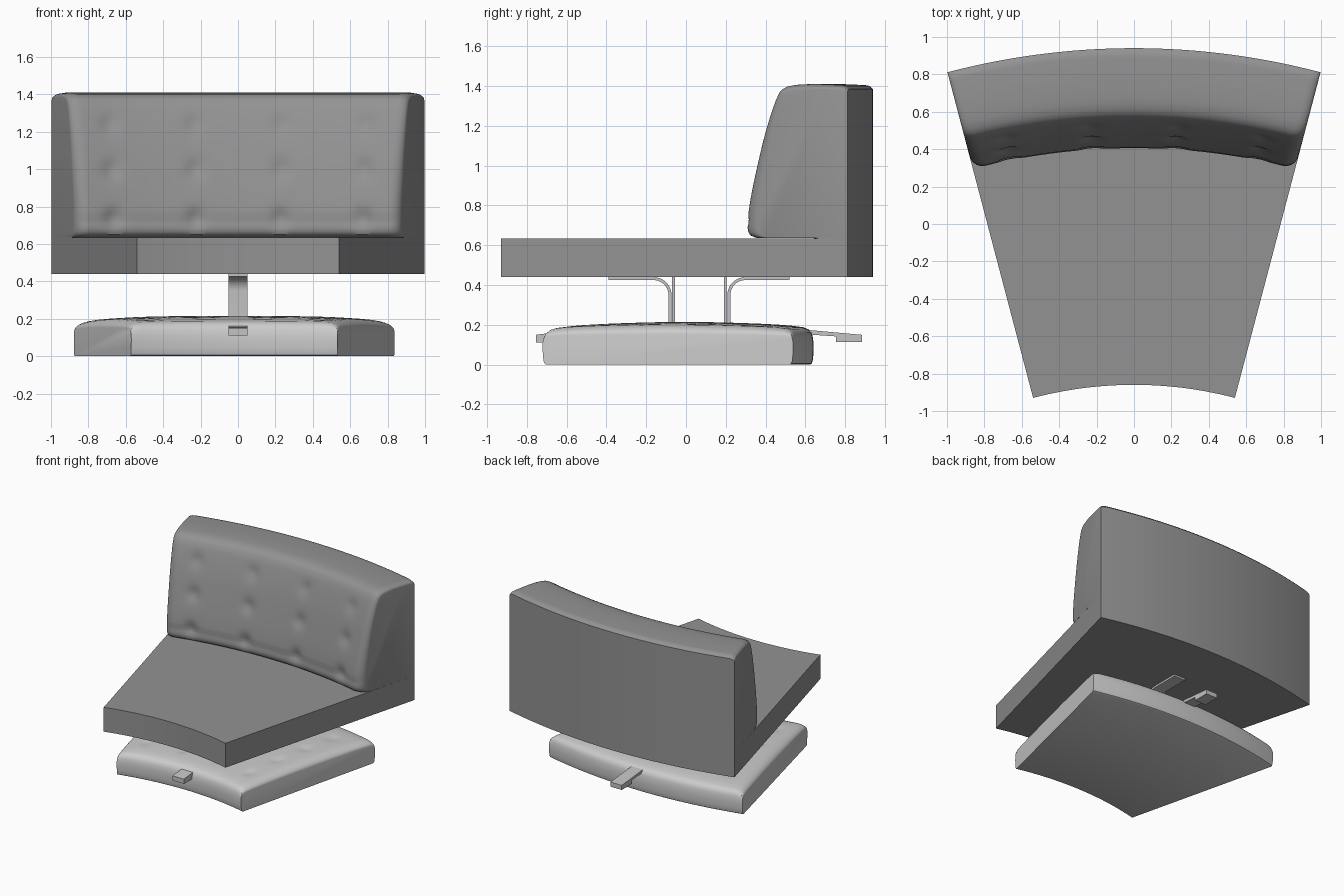
import bpy, bmesh, math
from mathutils import Vector

cube = bpy.data.objects.get("Cube")
if cube:
    bpy.data.objects.remove(cube, do_unlink=True)

CENTRE_Y = -2.98          # common centre of all the arcs
HALF = math.radians(14.74)


def material(name, value):
    m = bpy.data.materials.new(name)
    m.use_nodes = True
    colour = (value, value, value, 1)
    m.diffuse_color = colour
    m.node_tree.nodes["Principled BSDF"].inputs["Base Color"].default_value = colour
    return m


dark_grey = material("dark grey upholstery", 0.29)
light_grey = material("light grey cushion", 0.6)
metal = material("grey metal", 0.55)


def finish(name, bm, mat, smooth=True):
    bmesh.ops.recalc_face_normals(bm, faces=bm.faces)
    mesh = bpy.data.meshes.new(name)
    bm.to_mesh(mesh)
    bm.free()
    mesh.materials.append(mat)
    ob = bpy.data.objects.new(name, mesh)
    bpy.context.collection.objects.link(ob)
    if smooth:
        bpy.ops.object.select_all(action='DESELECT')
        ob.select_set(True)
        bpy.context.view_layer.objects.active = ob
        bpy.ops.object.shade_smooth_by_angle(angle=math.radians(35))
    return ob


def spline(points, step=0.022):
    """Smooth curve through the points, finely divided."""
    p = [Vector(q) for q in points]
    p = [p[0]] + p + [p[-1]]
    out = []
    for a, b, c, d in zip(p, p[1:], p[2:], p[3:]):
        n = max(2, int((c - b).length / step))
        for i in range(n):
            t = i / n
            out.append(0.5 * (2 * b + (c - a) * t + (2 * a - 5 * b + 4 * c - d) * t * t
                              + (3 * b - a - 3 * c + d) * t ** 3))
    return [tuple(v) for v in out] + [tuple(p[-1])]


def angles(half, steps, rounded=0):
    """Even stations, with extra ones close to rounded ends."""
    a = [half * (2 * i / steps - 1) for i in range(steps + 1)]
    if rounded:
        ends = [half - rounded * (i / 8) ** 2 for i in range(9)]
        a = [v for v in a if abs(v) < half - rounded * 1.1]
        a = [-e for e in ends] + a + ends
    return sorted(a)


def sweep(name, profile, stations, mat, shape=None, x0=0):
    """Carry a closed (radius, height) profile around the common centre."""
    bm = bmesh.new()
    rings = []
    for a in stations:
        ring = []
        for r, z in profile:
            if shape:
                r, z = shape(r, z, a)
            ring.append(bm.verts.new((x0 + r * math.sin(a), CENTRE_Y + r * math.cos(a), z)))
        rings.append(ring)
    n = len(profile)
    for p, q in zip(rings, rings[1:]):
        for i in range(n):
            j = (i + 1) % n
            bm.faces.new((p[i], p[j], q[j], q[i]))
    bm.faces.new(rings[0])
    bm.faces.new(rings[-1])
    return finish(name, bm, mat)


def slab(name, outline, mat, width=0.1):
    """Extrude a (y, z) outline sideways, centred on x = 0."""
    bm = bmesh.new()
    face = bm.faces.new([bm.verts.new((-width / 2, y, z)) for y, z in outline])
    new = bmesh.ops.extrude_face_region(bm, geom=[face])["geom"]
    bmesh.ops.translate(bm, vec=(width, 0, 0),
                        verts=[v for v in new if isinstance(v, bmesh.types.BMVert)])
    return finish(name, bm, mat)


def roundover(distance, radius):
    """0 away from the end, rising in a quarter circle to 1 at the end."""
    u = max(0, 1 - distance / radius)
    return 1 - math.sqrt(max(0, 1 - u * u))


def dimples(u, v, buttons, size):
    return sum(math.exp(-((u - bu) ** 2 + (v - bv) ** 2) / size ** 2) for bu, bv in buttons)


# Seat platform
sweep("seat_platform", [(2.12, 0.44), (2.12, 0.635), (3.92, 0.635), (3.92, 0.44)],
      angles(HALF, 48), dark_grey)

# Backrest with a tufted, rounded front
BACK_BUTTONS = [(x, z) for x in (-0.68, -0.23, 0.23, 0.68) for z in (0.74, 1.0, 1.24)]
front = spline([(3.44, 0.636), (3.40, 0.65), (3.385, 0.69), (3.39, 0.76), (3.415, 0.9),
                (3.475, 1.15), (3.535, 1.33), (3.57, 1.385), (3.63, 1.405), (3.75, 1.41),
                (3.88, 1.405)])
back_profile = front + [(3.905, 1.4), (3.92, 1.385), (3.92, 0.635)]


def shape_back(r, z, a):
    s = (HALF - abs(a)) * r
    k = roundover(s, 0.07)
    if r < 3.66:
        t = (z - 0.635) / 0.77
        depth = 0.012 + 0.012 * (1 - t)
        r += depth * dimples(a * 3.45, z, BACK_BUTTONS, 0.05)
        # Soft fold along the lowest row of buttons
        r += 0.008 * math.exp(-((z - 0.72) / 0.02) ** 2) * (1 - k)
        r += k * (0.075 - 0.04 * t)
    if z > 1.3:
        z -= 0.025 * roundover(s, 0.05) * (z - 1.3) / 0.11
    return r, z


sweep("backrest", back_profile, angles(HALF, 110, 0.02), dark_grey, shape_back)

# Lower cushion with a crowned, tufted top
CUSHION_HALF = math.radians(13.7)
CUSHION_BUTTONS = [(a, r / 3) for a in (-0.18, -0.06, 0.06, 0.18)
                   for r in (2.55, 2.83, 3.11, 3.39)]
cushion_profile = ([(2.345, 0), (2.335, 0.006)]
                   + spline([(2.33, 0.02), (2.325, 0.08), (2.33, 0.14), (2.355, 0.178),
                             (2.43, 0.195), (2.65, 0.208), (2.97, 0.215), (3.3, 0.208),
                             (3.52, 0.195), (3.595, 0.178), (3.617, 0.14), (3.622, 0.08),
                             (3.617, 0.02)], 0.03)
                   + [(3.612, 0.006), (3.602, 0)])


def shape_cushion(r, z, a):
    k = roundover((CUSHION_HALF - abs(a)) * r, 0.07)
    if z > 0.17:
        z -= 0.012 * dimples(a, r / 3, CUSHION_BUTTONS, 0.014)
        z -= 0.02 * (abs(a) / CUSHION_HALF) ** 4 * (z - 0.17) / 0.045
    if z > 0.12:
        z -= k * (z - 0.12) * 0.55
    return r, z


sweep("lower_cushion", cushion_profile, angles(CUSHION_HALF, 90, 0.025), light_grey,
      shape_cushion, -0.02)


# Bent brackets and straight posts between cushion and platform
def bracket(name, y, d, end, radius=0.09, thick=0.015):
    top = 0.44

    def arc(rad):
        return [(y + d * (radius - rad * math.cos(t)), top - radius + rad * math.sin(t))
                for t in (i * math.pi / 20 for i in range(11))]

    outline = [(y, 0.19)] + arc(radius) + [(end, top), (end, top - thick)]
    outline += arc(radius - thick)[::-1] + [(y + d * thick, 0.19)]
    slab(name, outline, metal)


def post(name, y0, y1):
    slab(name, [(y0, 0.19), (y1, 0.19), (y1, 0.44), (y0, 0.44)], metal)


bracket("front_bracket", -0.073, -1, -0.39)
bracket("rear_bracket", 0.208, 1, 0.52)
post("front_post", -0.07, -0.055)
post("rear_post", 0.19, 0.204)

# Tabs at the ends of the cushion
slab("front_tab", [(-0.755, 0.112), (-0.6, 0.112), (-0.6, 0.165), (-0.72, 0.155),
                   (-0.755, 0.15)], metal)
slab("rear_tab", [(0.5, 0.16), (0.755, 0.142), (0.755, 0.113), (0.885, 0.113),
                  (0.885, 0.15), (0.5, 0.185)], metal)
